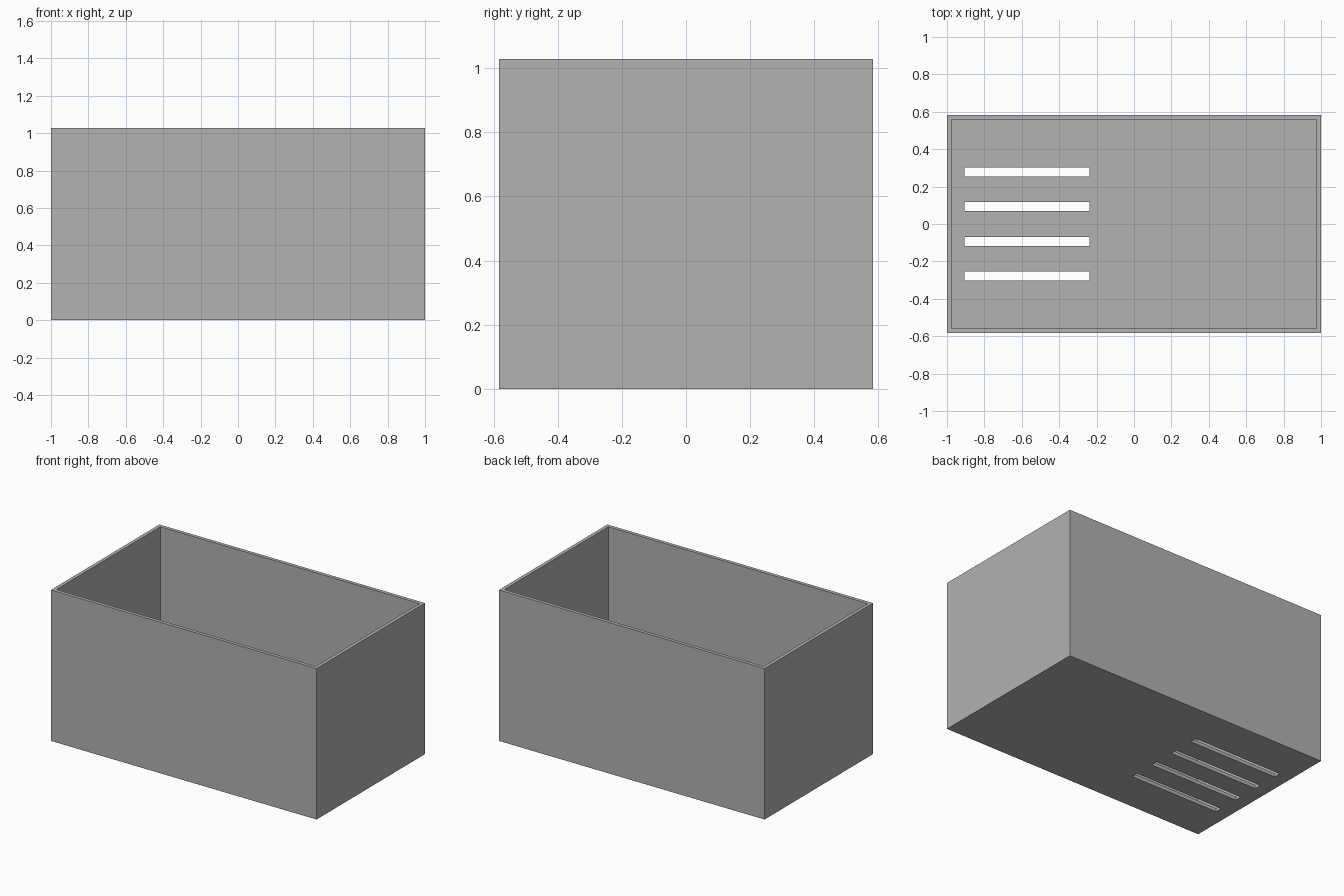
import bpy
from mathutils import Vector

# Remove the default cube
old = bpy.data.objects.get("Cube")
if old:
    bpy.data.objects.remove(old, do_unlink=True)

WIDTH, DEPTH, HEIGHT = 2.0, 1.166, 1.028
WALL = 0.024
SLOT_MIN, SLOT_MAX = -0.907, -0.239
SLOT_WIDTH, SLOT_PITCH = 0.048, 0.185

# Single grey material
grey = bpy.data.materials.new("plain grey")
grey.use_nodes = True
colour = (0.445, 0.445, 0.445, 1)
grey.diffuse_color = colour
grey.node_tree.nodes["Principled BSDF"].inputs["Base Color"].default_value = colour


def box(name, low, high):
    """Axis-aligned box between two corners."""
    low, high = Vector(low), Vector(high)
    bpy.ops.mesh.primitive_cube_add(size=1, location=(low + high) / 2)
    obj = bpy.context.object
    obj.name = name
    obj.scale = high - low
    bpy.ops.object.transform_apply(location=True, rotation=False, scale=True)
    obj.data.materials.append(grey)
    return obj


def cut(target, cutter):
    """Subtract the cutter and discard it."""
    mod = target.modifiers.new("cut", 'BOOLEAN')
    mod.operation = 'DIFFERENCE'
    mod.solver = 'EXACT'
    mod.object = cutter
    bpy.context.view_layer.objects.active = target
    bpy.ops.object.modifier_apply(modifier=mod.name)
    bpy.data.objects.remove(cutter, do_unlink=True)


# Open-topped bin
x, y = WIDTH / 2, DEPTH / 2
bin_body = box("open_bin", (-x, -y, 0), (x, y, HEIGHT))
cut(bin_body, box("cavity_cutter", (WALL - x, WALL - y, WALL),
                  (x - WALL, y - WALL, HEIGHT + 1)))

# Row of drainage slots through the floor
for i in range(4):
    centre = (i - 1.5) * SLOT_PITCH
    cut(bin_body, box("slot_cutter", (SLOT_MIN, centre - SLOT_WIDTH / 2, -WALL),
                      (SLOT_MAX, centre + SLOT_WIDTH / 2, WALL * 2)))
